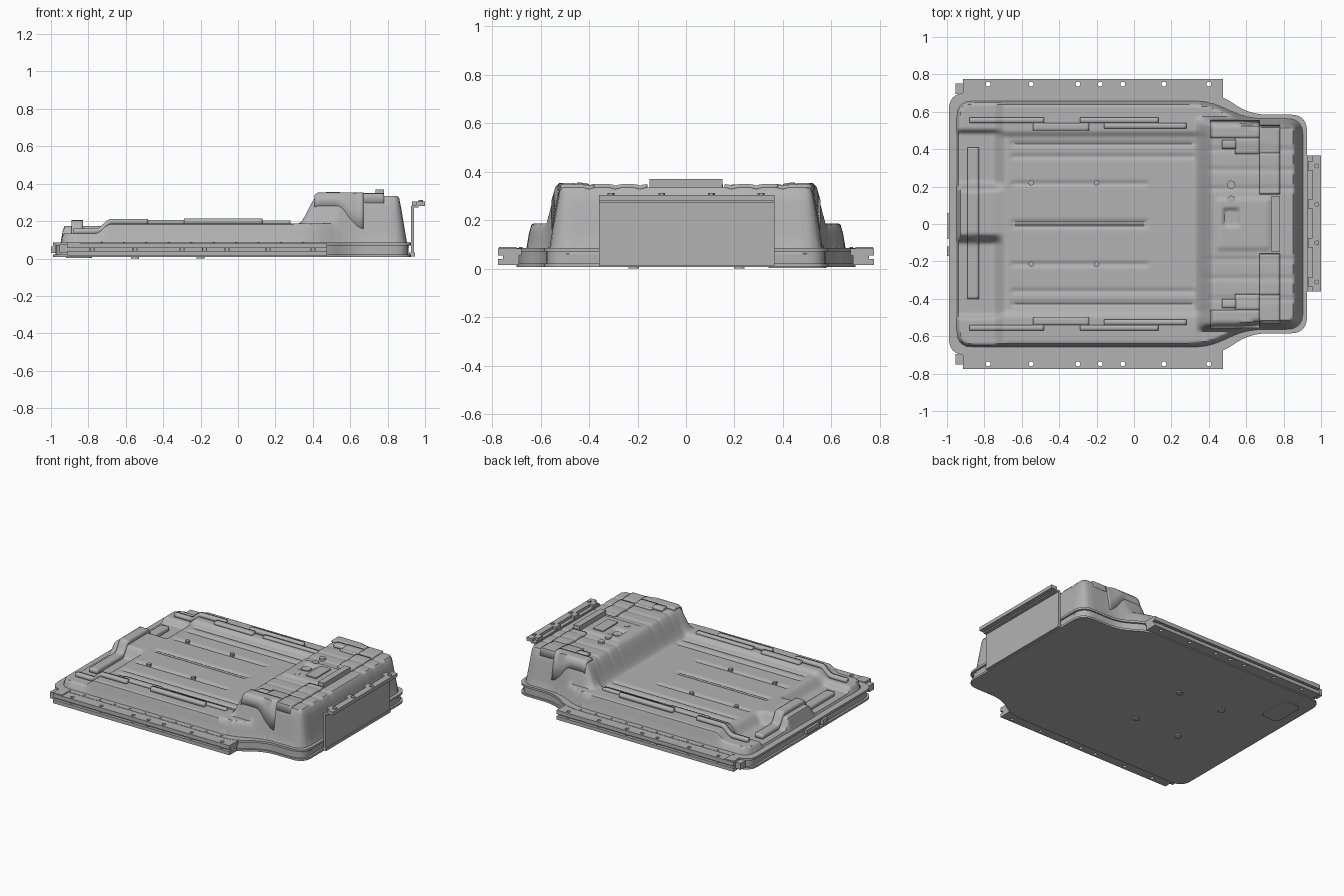
import bpy, bmesh, math
from mathutils import Vector

if "Cube" in bpy.data.objects:
    bpy.data.objects.remove(bpy.data.objects["Cube"])

mat = bpy.data.materials.new("cast_grey")
mat.use_nodes = True
GREY = (0.45, 0.45, 0.45, 1)
mat.diffuse_color = GREY
mat.node_tree.nodes["Principled BSDF"].inputs["Base Color"].default_value = GREY


def finish(name, bm, smooth=None):
    bmesh.ops.recalc_face_normals(bm, faces=bm.faces)
    return link(name, bm, smooth)


def link(name, bm, smooth=None):
    me = bpy.data.meshes.new(name)
    bm.to_mesh(me)
    bm.free()
    ob = bpy.data.objects.new(name, me)
    me.materials.append(mat)
    bpy.context.collection.objects.link(ob)
    if smooth:
        bpy.ops.object.select_all(action="DESELECT")
        ob.select_set(True)
        bpy.context.view_layer.objects.active = ob
        bpy.ops.object.shade_smooth_by_angle(angle=math.radians(smooth))
    return ob


def add_box(bm, x0, x1, y0, y1, z0, z1):
    vs = bmesh.ops.create_cube(bm, size=1)["verts"]
    for v in vs:
        v.co = ((x0 + x1) / 2 + v.co.x * (x1 - x0), (y0 + y1) / 2 + v.co.y * (y1 - y0),
                (z0 + z1) / 2 + v.co.z * (z1 - z0))


def boxes(name, *specs):
    bm = bmesh.new()
    for s in specs:
        add_box(bm, *s)
    return finish(name, bm)


def pins(name, points, r, z0, z1, sides=12):
    bm = bmesh.new()
    for x, y in points:
        vs = bmesh.ops.create_cone(bm, cap_ends=True, segments=sides, radius1=r,
                                   radius2=r, depth=z1 - z0)["verts"]
        bmesh.ops.translate(bm, verts=vs, vec=(x, y, (z0 + z1) / 2))
    return finish(name, bm, 40)


def drill(ob, points, r):
    cutter = pins("hole_cutter", points, r, -0.1, 0.5)
    cutter.hide_render = True
    mod = ob.modifiers.new("holes", "BOOLEAN")
    mod.operation, mod.solver, mod.object = "DIFFERENCE", "EXACT", cutter
    bpy.context.view_layer.update()
    me = bpy.data.meshes.new_from_object(ob.evaluated_get(bpy.context.evaluated_depsgraph_get()))
    ob.modifiers.clear()
    ob.data = me
    bpy.data.objects.remove(cutter)


def outline(half, r, n=6):
    # mirrored half outline with rounded corners
    pts = [Vector(p) for p in half] + [Vector((x, -y)) for x, y in reversed(half)]
    out = []
    for i, p in enumerate(pts):
        a = p + (pts[i - 1] - p).normalized() * r
        b = p + (pts[(i + 1) % len(pts)] - p).normalized() * r
        for k in range(n + 1):
            t = k / n
            out.append(a * (1 - t) ** 2 + p * 2 * t * (1 - t) + b * t * t)
    return out


def prism(name, pts, z0, z1, s=1):
    bm = bmesh.new()
    f = bm.faces.new([bm.verts.new((p.x * s, p.y * s, z0)) for p in pts])
    top = bmesh.ops.extrude_face_region(bm, geom=[f])["geom"]
    bmesh.ops.translate(bm, verts=[v for v in top if isinstance(v, bmesh.types.BMVert)],
                        vec=(0, 0, z1 - z0))
    return finish(name, bm, 35)


# Tray: floor, body and sealing flange
tray = outline([(-0.99, 0.70), (0.45, 0.70), (0.62, 0.585), (0.925, 0.585)], 0.09)
prism("tray_floor", tray, 0.008, 0.022)
prism("tray_body", tray, 0.02, 0.075, 0.985)
prism("tray_flange", tray, 0.07, 0.085)

# Cover: height rule made from an edge wall and stepped levels
rim = outline([(-0.95, 0.66), (0.40, 0.66), (0.60, 0.565), (0.905, 0.565)], 0.09, 4)
edges = [(p.x, p.y, rim[i - 1].x - p.x, rim[i - 1].y - p.y) for i, p in enumerate(rim)]


def inside_depth(x, y):
    best, inside = 9.0, False
    for ax, ay, dx, dy in edges:
        px, py = x - ax, y - ay
        t = max(0, min(1, (px * dx + py * dy) / (dx * dx + dy * dy + 1e-12)))
        best = min(best, (px - t * dx) ** 2 + (py - t * dy) ** 2)
        if (ay > y) != (ay + dy > y) and x < ax + dx * (y - ay) / dy:
            inside = not inside
    return math.sqrt(best) * (1 if inside else -1)


def step(a, b, v):
    t = max(0, min(1, (v - a) / (b - a)))
    return t * t * (3 - 2 * t)


def band(a, b, v, w=0.03):
    return step(a, a + w, v) * (1 - step(b - w, b, v))


def smin(a, b, k):
    h = max(k - abs(a - b), 0) / k
    return min(a, b) - h * h * k / 4


def height(x, y):
    ay = abs(y)
    main = 0.167 + 0.02 * step(0.46, 0.50, ay)
    for c, end in ((0.43, 0.34), (0.36, 0.34), (0.215, 0.09), (0.01, 0.09)):
        main -= 0.009 * math.exp(-((ay - c) / 0.011) ** 2) * band(-0.67, end, x)
    # low shelf with raised centre tunnel and corner bosses
    shelf = 0.1 + 0.075 * band(-0.11, 0.23, y, 0.06) + 0.035 * band(0.48, 0.68, ay)
    z = shelf + (main - shelf) * step(-0.76, -0.68, x)
    # tall hump with central boss and cross ribs
    hump = 0.335 + 0.01 * band(0.43, 0.74, x) * band(-0.15, 0.15, y)
    hump -= 0.018 * band(0.47, 0.57, x, 0.02) * band(-0.02, 0.09, y, 0.02)
    for c in (0.19, 0.29, 0.40):
        hump -= 0.006 * math.exp(-((ay - c) / 0.012) ** 2)
    hump = smin(hump, 0.185 + (0.575 - ay) * 4, 0.05)
    if hump > z:
        z += (hump - z) * step(0.32, 0.43, x)
    return smin(z, 0.075 + inside_depth(x, y) * 6, 0.05)


def sheet(name, x0, x1, y0, y1, size, lift=0.0, low=0.0):
    bm = bmesh.new()
    nx, ny = max(2, round((x1 - x0) / size)), max(2, round((y1 - y0) / size))
    rows = []
    for i in range(nx + 1):
        x = x0 + (x1 - x0) * i / nx
        row = []
        for j in range(ny + 1):
            y = y0 + (y1 - y0) * j / ny
            row.append(bm.verts.new((x, y, max(low, height(x, y) + lift))))
        rows.append(row)
    for a, b in zip(rows, rows[1:]):
        for j in range(ny):
            quad = (a[j], b[j], b[j + 1], a[j + 1])
            if max(v.co.z for v in quad) > low + 1e-5:
                bm.faces.new(quad)
    bmesh.ops.delete(bm, geom=[v for v in bm.verts if not v.link_faces], context="VERTS")
    return link(name, bm, 50)


sheet("cover", -0.97, 0.925, -0.68, 0.68, 0.0105, low=0.06)


def pad(name, x0, x1, y0, y1, t):
    ob = sheet(name, x0, x1, y0, y1, 0.015, t)
    mod = ob.modifiers.new("thickness", "SOLIDIFY")
    mod.thickness, mod.offset = t + 0.006, -1


# Foam pads following the cover
pad("cross_strip", -0.89, -0.83, -0.40, 0.41, 0.03)
for side, s in (("left", 1), ("right", -1)):
    for i, (x0, x1, a, b, t) in enumerate((
            (-0.88, -0.48, 0.54, 0.57, 0.025), (-0.54, -0.24, 0.50, 0.54, 0.018),
            (-0.29, 0.13, 0.54, 0.57, 0.028), (-0.16, 0.28, 0.51, 0.54, 0.015),
            (0.41, 0.67, 0.46, 0.555, 0.018), (0.54, 0.67, 0.38, 0.46, 0.016),
            (0.67, 0.78, 0.16, 0.38, 0.014), (0.67, 0.78, 0.38, 0.53, 0.012))):
        lo, hi = sorted((a * s, b * s))
        pad(f"{side}_foam_{i + 1}", x0, x1, lo, hi, t)
    lo, hi = sorted((0.40 * s, 0.45 * s))
    pad(f"{side}_clip", 0.47, 0.545, lo, hi, 0.02)
boxes("hump_ridge_pad", (0.735, 0.78, -0.15, 0.15, 0.325, 0.37))
boxes("vent_plate", (0.59, 0.67, -0.08, 0.09, 0.33, 0.353))
pins("vent_valve", [(0.515, 0.035)], 0.035, 0.31, 0.335, 6)
pins("vent_studs", [(0.52, 0.21), (0.52, -0.08), (0.52, 0.13)], 0.022, 0.32, 0.347)

# Side mounting rails: double hollow-section look with drilled holes
for side, s in (("left", 1), ("right", -1)):
    def span(a, b):
        return tuple(sorted((a * s, b * s)))
    parts = (("upper", (-0.915, 0.475, *span(0.68, 0.775), 0.055, 0.083)),
             ("lower", (-0.915, 0.475, *span(0.69, 0.775), 0.015, 0.04)),
             ("web", (-0.915, 0.475, *span(0.69, 0.755), 0.038, 0.057)))
    holes = [(x, 0.748 * s) for x in (-0.78, -0.55, -0.30, -0.18, -0.06, 0.16, 0.40)]
    for part, dims in parts:
        drill(boxes(f"{side}_rail_{part}", dims), holes, 0.013)
    boxes(f"{side}_rail_plate", (-0.915, -0.845, *span(0.70, 0.772), 0.082, 0.089))
    boxes(f"{side}_rail_stub", (-0.955, -0.91, *span(0.695, 0.75), 0.03, 0.075))

# End bracket: upright panel, top return and bolted flange
boxes("end_panel", (0.926, 0.942, -0.36, 0.365, 0.03, 0.28),
      (0.915, 0.946, -0.36, 0.365, 0.012, 0.032))
boxes("end_panel_return", (0.93, 0.965, -0.36, 0.365, 0.272, 0.285))
flange = boxes("end_flange", (0.955, 1.0, -0.36, 0.365, 0.28, 0.304))
bolts = [(0.978, y) for y in (-0.31, -0.10, 0.105, 0.31)]
drill(flange, bolts, 0.007)
boxes("end_flange_tabs", *[(0.93, 0.965, y - 0.025, y + 0.025, 0.28, 0.304)
                           for x, y in bolts])
pins("end_flange_nuts", bolts, 0.014, 0.30, 0.313, 6)

# Fasteners: through bolts, flange screws and underside bosses
through = [(x, y) for x in (-0.55, -0.20) for y in (0.22, -0.215)]
pins("through_bolts", through, 0.015, 0.15, 0.18, 8)
pins("floor_bosses", through, 0.022, 0.0, 0.012, 16)
pins("flange_screws", [(x, y) for x in [-0.85 + 0.12 * i for i in range(11)]
                       for y in (-0.682, 0.682)], 0.007, 0.08, 0.089, 6)

# Underside service cover and end connectors
access = [p + Vector((-0.85, 0.46)) for p in outline([(-0.07, 0.12), (0.07, 0.12)], 0.04)]
prism("service_cover", access, 0.003, 0.01)
boxes("connector_block", (-1.0, -0.97, -0.17, -0.12, 0.03, 0.065),
      (-0.996, -0.97, -0.08, 0.06, 0.03, 0.06))
